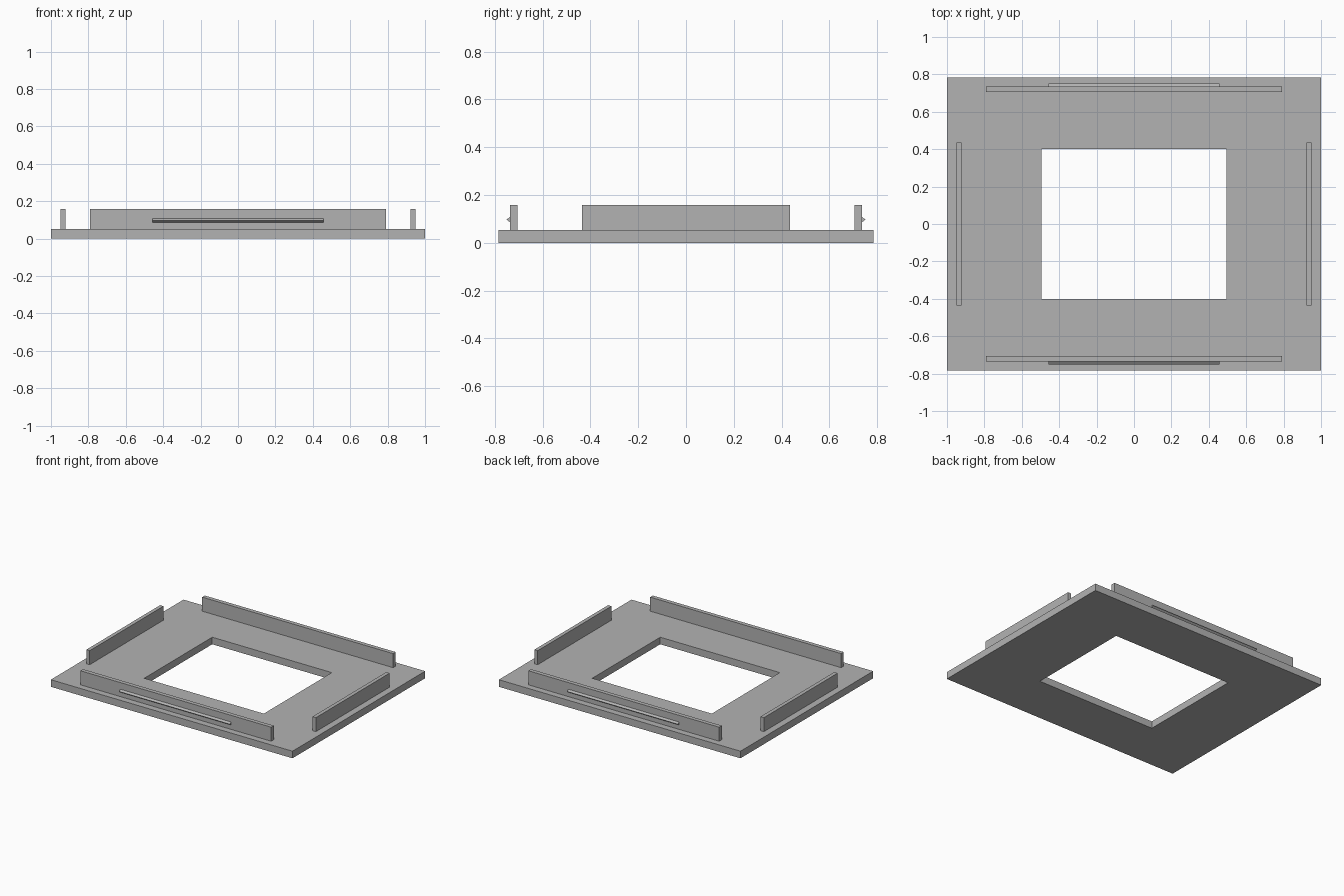
import bpy
import bmesh

cube = bpy.data.objects.get("Cube")
if cube:
    bpy.data.objects.remove(cube, do_unlink=True)

grey = bpy.data.materials.new("plain_grey")
grey.use_nodes = True
COLOUR = (0.45, 0.45, 0.45, 1)
grey.diffuse_color = COLOUR
grey.node_tree.nodes["Principled BSDF"].inputs["Base Color"].default_value = COLOUR

PLATE_TOP = 0.053
WALL_TOP = 0.158


def finish(name, bm):
    bmesh.ops.recalc_face_normals(bm, faces=bm.faces)
    mesh = bpy.data.meshes.new(name)
    bm.to_mesh(mesh)
    bm.free()
    mesh.materials.append(grey)
    obj = bpy.data.objects.new(name, mesh)
    bpy.context.collection.objects.link(obj)
    return obj


def box(name, x0, x1, y0, y1, z0, z1):
    bm = bmesh.new()
    bmesh.ops.create_cube(bm, size=1)
    for v in bm.verts:
        v.co.x = x1 if v.co.x > 0 else x0
        v.co.y = y1 if v.co.y > 0 else y0
        v.co.z = z1 if v.co.z > 0 else z0
    return finish(name, bm)


def frame(name, outer, inner, height):
    """Rectangular plate with a rectangular opening."""
    bm = bmesh.new()
    corners = [(-1, -1), (1, -1), (1, 1), (-1, 1)]
    rings = [[bm.verts.new((sx * w, sy * d, 0)) for sx, sy in corners]
             for w, d in (outer, inner)]
    for i in range(4):
        j = (i + 1) % 4
        bm.faces.new((rings[0][i], rings[0][j], rings[1][j], rings[1][i]))
    top = bmesh.ops.extrude_face_region(bm, geom=bm.faces[:], use_keep_orig=True)
    for v in top["geom"]:
        if isinstance(v, bmesh.types.BMVert):
            v.co.z = height
    return finish(name, bm)


def ridge(name, side, half_length):
    """Triangular snap ridge on the outside of a long wall."""
    bm = bmesh.new()
    profile = [(0.735, 0.085), (0.751, 0.097), (0.735, 0.109)]
    ends = [[bm.verts.new((x, side * y, z)) for y, z in profile]
            for x in (-half_length, half_length)]
    for end in ends:
        bm.faces.new(end)
    for i in range(3):
        j = (i + 1) % 3
        bm.faces.new((ends[0][i], ends[0][j], ends[1][j], ends[1][i]))
    return finish(name, bm)


# Base plate with its opening
frame("base_plate", (1, 0.784), (0.495, 0.402), PLATE_TOP)

# Long walls with snap ridges, front and back
for label, side in (("front", -1), ("back", 1)):
    y0, y1 = sorted((side * 0.705, side * 0.736))
    box(label + "_wall", -0.79, 0.79, y0, y1, PLATE_TOP, WALL_TOP)
    ridge(label + "_ridge", side, 0.458)

# Short walls, left and right
for label, side in (("right", -1), ("left", 1)):
    x0, x1 = sorted((side * 0.922, side * 0.95))
    box(label + "_wall", x0, x1, -0.436, 0.436, PLATE_TOP, WALL_TOP)
